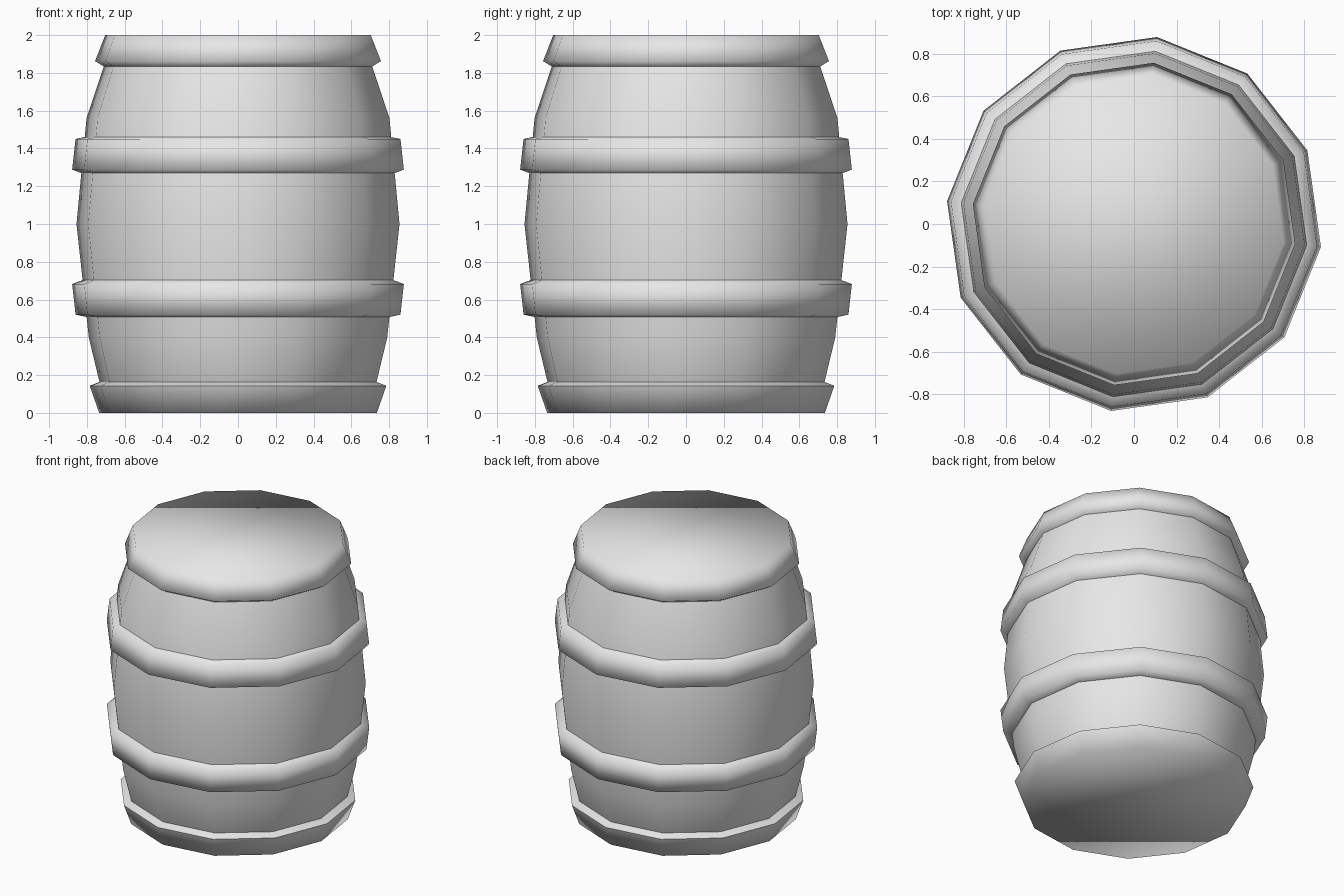
import bpy
import bmesh
import math

SIDES = 12
TURN = math.radians(-7)        # twist of the twelve-sided outline

cube = bpy.data.objects.get("Cube")
if cube:
    bpy.data.objects.remove(cube, do_unlink=True)

grey = bpy.data.materials.new("plain_grey")
grey.use_nodes = True
grey.diffuse_color = (0.8, 0.8, 0.8, 1)
grey.node_tree.nodes["Principled BSDF"].inputs["Base Color"].default_value = (0.8, 0.8, 0.8, 1)


def lathe(name, profile, cap_start=False, cap_end=False, closed=False):
    """Spin (half width, height) points into a twelve-sided shell."""
    bm = bmesh.new()
    rings = []
    for half_width, z in profile:
        r = half_width / math.cos(TURN)
        angles = [TURN + math.tau * i / SIDES for i in range(SIDES)]
        rings.append([bm.verts.new((r * math.cos(a), r * math.sin(a), z)) for a in angles])
    pairs = list(zip(rings, rings[1:]))
    if closed:
        pairs.append((rings[-1], rings[0]))
    for low, high in pairs:
        for i in range(SIDES):
            j = (i + 1) % SIDES
            bm.faces.new((low[i], low[j], high[j], high[i]))
    if cap_start:
        bm.faces.new(rings[0][::-1])
    if cap_end:
        bm.faces.new(rings[-1])
    mesh = bpy.data.meshes.new(name)
    bm.to_mesh(mesh)
    bm.free()
    mesh.materials.append(grey)
    obj = bpy.data.objects.new(name, mesh)
    bpy.context.collection.objects.link(obj)
    bpy.ops.object.select_all(action="DESELECT")
    obj.select_set(True)
    bpy.context.view_layer.objects.active = obj
    bpy.ops.object.shade_smooth_by_angle(angle=math.radians(80))
    return obj


# Bulging staves, running behind the hoops
lathe("barrel_body", [(0.70, 0.10), (0.735, 0.17), (0.79, 0.40), (0.855, 1.0),
                      (0.802, 1.56), (0.712, 1.83), (0.69, 1.90)])

# End hoops with the flat lids
lathe("bottom_hoop_and_base", [(0.735, 0), (0.785, 0.143), (0.715, 0.172)], cap_start=True)
lathe("top_hoop_and_lid", [(0.70, 1.828), (0.757, 1.862), (0.703, 2.0)], cap_end=True)

# Middle hoops, the upper one a mirror of the lower
hoop = [(0.79, 0.505), (0.86, 0.52), (0.878, 0.682), (0.80, 0.712)]
lathe("lower_middle_hoop", hoop, closed=True)
lathe("upper_middle_hoop", [(w, 1.97 - z) for w, z in reversed(hoop)], closed=True)
